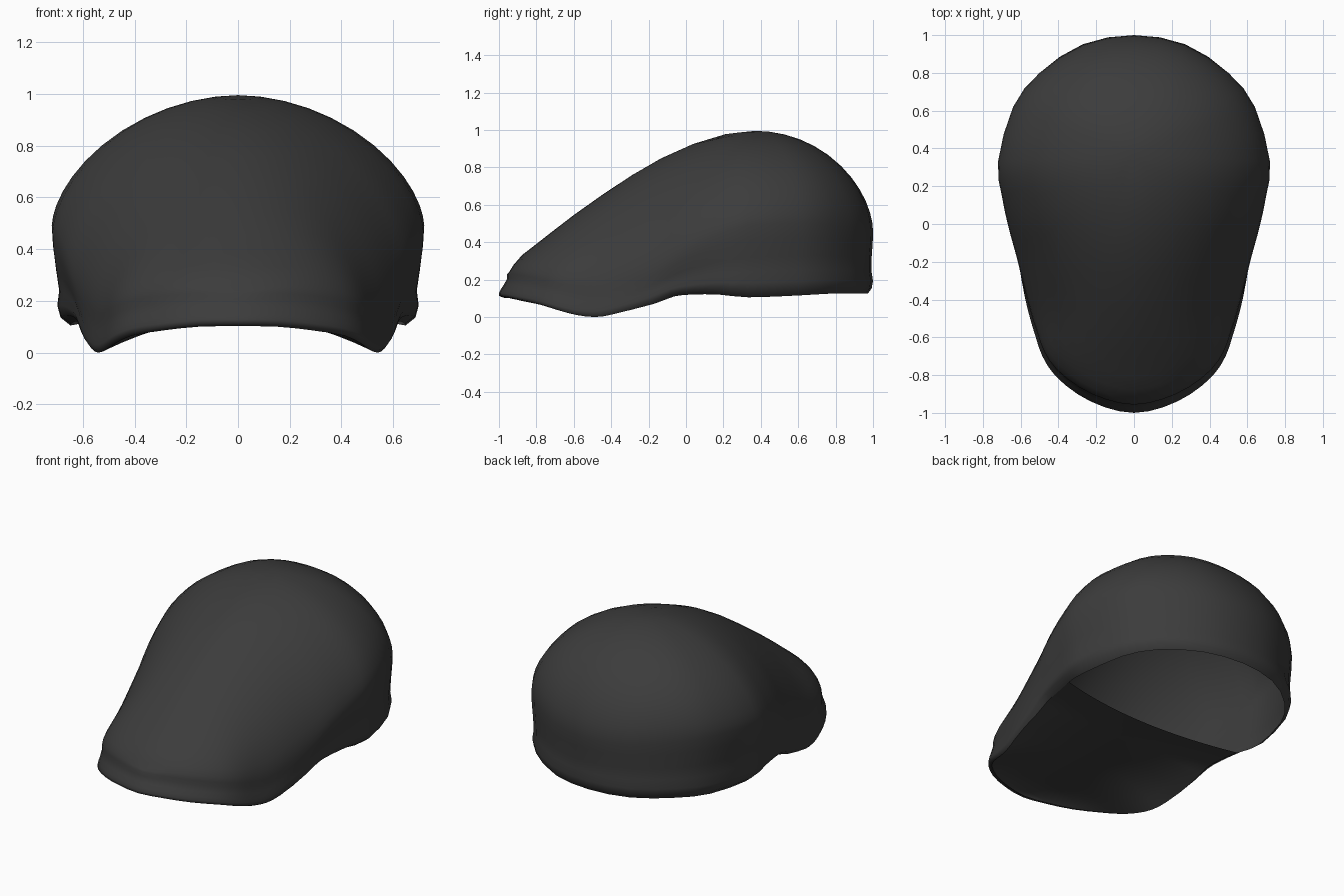
import bpy, bmesh, math
from mathutils import Vector

if "Cube" in bpy.data.objects:
    bpy.data.objects.remove(bpy.data.objects["Cube"])

# Half outline from back to front: y, half width, height of widest line, rim height
OUTLINE = [
    (1.00, 0.00, 0.46, 0.125), (0.95, 0.27, 0.47, 0.125), (0.80, 0.50, 0.49, 0.125),
    (0.62, 0.64, 0.50, 0.115), (0.33, 0.72, 0.49, 0.105), (0.15, 0.70, 0.43, 0.12),
    (0.00, 0.67, 0.36, 0.12), (-0.10, 0.645, 0.30, 0.11), (-0.20, 0.62, 0.25, 0.07),
    (-0.40, 0.575, 0.17, 0.015), (-0.50, 0.55, 0.15, 0.0), (-0.60, 0.52, 0.16, 0.01),
    (-0.70, 0.485, 0.18, 0.035), (-0.80, 0.42, 0.20, 0.065), (-0.90, 0.30, 0.22, 0.085),
    (-0.97, 0.155, 0.23, 0.10), (-1.00, 0.00, 0.23, 0.102),
]
# Centre line of the crown ahead of its top: y, z
SPINE = [(0.37, 0.995), (0.20, 0.975), (0.00, 0.91), (-0.20, 0.812), (-0.40, 0.685),
         (-0.60, 0.545), (-0.80, 0.39), (-0.90, 0.31), (-0.96, 0.23)]
APEX_Y, TOP_Z = 0.37, 0.995
# Band under the crown: drop fraction, scale at side, scale at back, lip share at front
BAND = [(0.2, 0.993, 0.997, 0.0), (0.45, 0.976, 0.987, 0.4), (0.65, 0.96, 0.987, 0.8),
        (0.8, 0.97, 1.0, 1.0), (0.92, 0.953, 0.988, 1.0), (1.0, 0.90, 0.955, 0.7)]
CROWN = [0, 0.12, 0.25, 0.38, 0.5, 0.62, 0.73, 0.82, 0.89, 0.94, 0.975, 0.993, 1]


def smooth(rows, steps, signs):
    """Catmull-Rom through rows, mirrored past both ends by the given signs."""
    pts = [Vector(r) for r in rows]
    flip = lambda p, end: Vector([e + (v - e) * s for v, e, s in zip(p, end, signs)])
    pts = [flip(pts[1], pts[0])] + pts + [flip(pts[-2], pts[-1])]
    out = []
    for i in range(1, len(pts) - 2):
        a, b, c, d = pts[i - 1:i + 3]
        for k in range(steps):
            t = k / steps
            out.append(0.5 * (2 * b + (c - a) * t + (2 * a - 5 * b + 4 * c - d) * t * t
                              + (3 * b - a - 3 * c + d) * t ** 3))
    return out + [pts[-2]]


def lookup(rows, y, col):
    """Linear reading of a column at y; rows run from back to front."""
    for a, b in zip(rows, rows[1:]):
        if a[0] >= y >= b[0] and a[0] > b[0]:
            return a[col] + (b[col] - a[col]) * (a[0] - y) / (a[0] - b[0])
    return rows[0][col] if y > rows[0][0] else rows[-1][col]


def edge_scale(row):
    """Small inset of the crown behind the front lip."""
    dy = row[0] - APEX_Y
    return 1 - 0.032 * max(0.0, -dy / math.hypot(row[1], dy)) ** 4


outline = smooth(OUTLINE, 2, (1, -1, 1, 1))
spine = smooth(SPINE, 4, (-1, 1))
crown_edge = []
for r in outline:
    e = edge_scale(r)
    crown_edge.append((APEX_Y + (r[0] - APEX_Y) * e, r[1] * e, r[2]))


def meridian(row):
    """Points from the crown top down to the rim at one outline point."""
    y, x, z_wide, z_rim = row
    dy = y - APEX_Y
    edge = edge_scale(row)
    back = max(0.0, dy / math.hypot(x, dy))
    corner = 4 * back ** 2 * (1 - back ** 2)
    f = min(1.0, max(0.0, (0.05 - y) / 0.45))
    front = f * f * (3 - 2 * f)
    pts = []
    for s in CROWN:
        px, py = x * s * edge, APEX_Y + dy * s * edge
        if s == 1:
            z = z_wide
        elif dy > 0:    # domed back, fuller at its rounded corners
            p, q = 1.9 + 0.1 * back ** 2, 0.6 - 0.03 * back ** 2 - 0.05 * corner
            z = z_wide + (TOP_Z - z_wide) * (1 - s ** p) ** q
        else:           # arched cross-sections towards the front
            u = min(1.0, px / max(lookup(crown_edge, py, 1), 1e-4))
            low = lookup(crown_edge, py, 2)
            z = low + (lookup(spine, py, 1) - low) * (1 - u ** 1.9) ** 0.6
        pts.append(Vector((px, py, z)))
    for t, side, rear, lip in BAND:
        a = side + (rear - side) * back + 0.012 * corner * t
        b = edge + (1 - edge) * lip - (0.012 if t == 1 else 0)
        s = a + (b - a) * front
        pts.append(Vector((x * s, APEX_Y + dy * s, z_wide + (z_rim - z_wide) * t)))
    return pts


def grid_object(name, grid, mat):
    """Smooth surface from a grid of points, mirrored across x."""
    bm = bmesh.new()
    vs = [[bm.verts.new(p) for p in line] for line in grid]
    for a, b in zip(vs, vs[1:]):
        for j in range(len(a) - 1):
            bm.faces.new((a[j], b[j], b[j + 1], a[j + 1]))
    bmesh.ops.remove_doubles(bm, verts=bm.verts, dist=0.0005)
    me = bpy.data.meshes.new(name)
    bm.to_mesh(me)
    bm.free()
    me.materials.append(mat)
    me.shade_smooth()
    ob = bpy.data.objects.new(name, me)
    bpy.context.collection.objects.link(ob)
    ob.modifiers.new("mirror", 'MIRROR').merge_threshold = 0.001
    return ob


cloth = bpy.data.materials.new("charcoal_cloth")
cloth.diffuse_color = (0.045, 0.045, 0.045, 1)
cloth.use_nodes = True
cloth.node_tree.nodes["Principled BSDF"].inputs["Base Color"].default_value = cloth.diffuse_color

# Cap shell: crown and side band, open at the head
shell = [meridian(r) for r in outline]
grid_object("cap_shell", shell, cloth)

# Underside of the peak: arched plate from the rim, its rear edge bowed slightly forward
rim = [line[-1] for line in shell if line[-1].y < 0.18]
COLS = 8
plate = []
for c in range(COLS + 1):
    u = c / COLS
    line = []
    for p in rim:
        arch = (1 - u * u) * min(1, p.x / 0.3)
        bow = 0.1 * (1 - u * u) * max(0.0, (p.y + 0.3) / 0.48)
        line.append(Vector((p.x * u, p.y - bow, p.z + (0.135 - p.z) * arch)))
    plate.append(line)
grid_object("peak_underside", plate, cloth)
